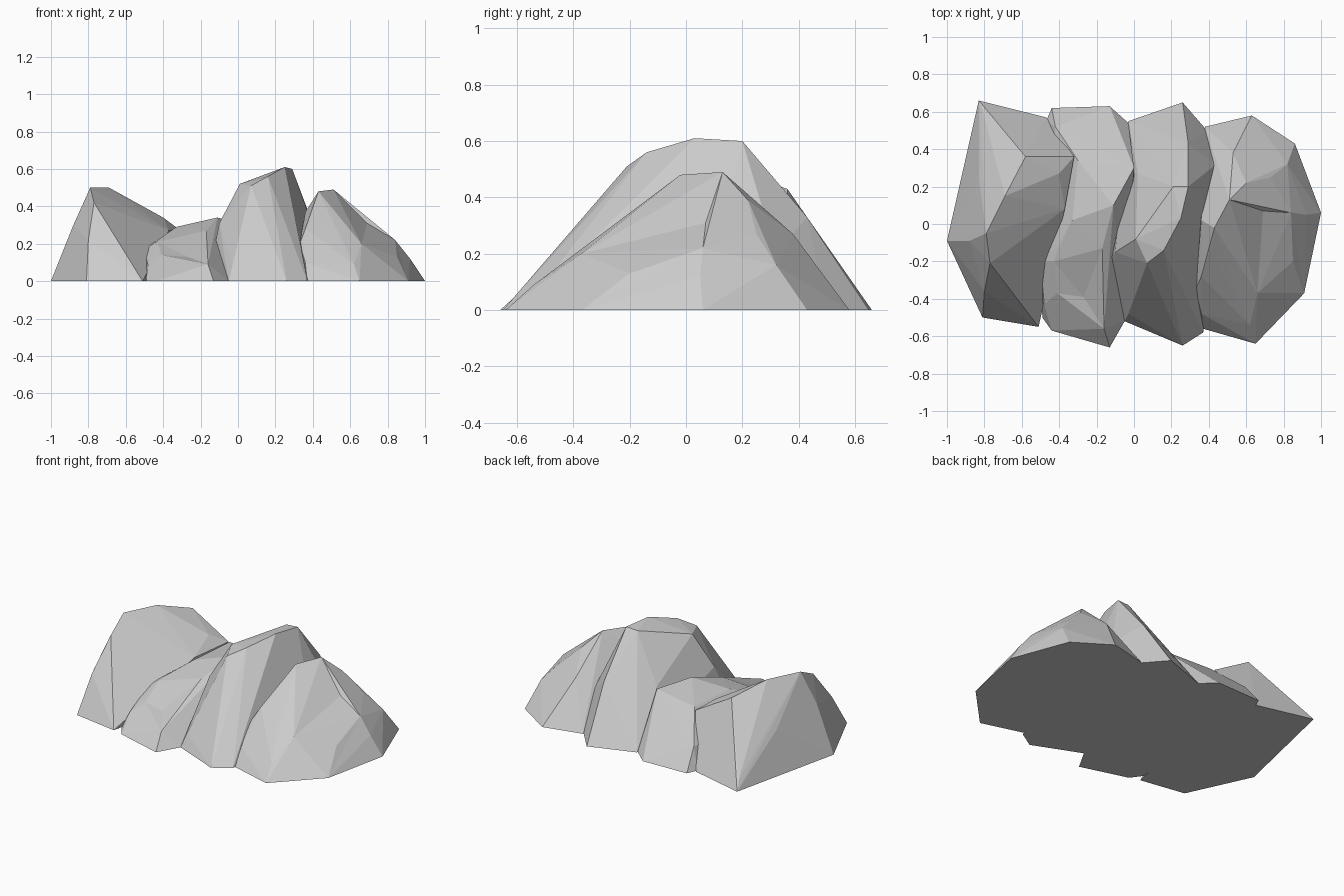
import bpy, bmesh
from mathutils import Vector

if "Cube" in bpy.data.objects:
    bpy.data.objects.remove(bpy.data.objects["Cube"])


def rock(name, base, crest, dents=()):
    """Faceted boulder: hull around a ground outline and crest points, then dented."""
    bm = bmesh.new()
    for x, y in base:
        bm.verts.new((x, y, 0))
    for p in crest:
        bm.verts.new(p)
    bmesh.ops.convex_hull(bm, input=bm.verts[:])
    loose = [v for v in bm.verts if not v.link_faces]
    bmesh.ops.delete(bm, geom=loose, context='VERTS')
    bmesh.ops.dissolve_limit(bm, angle_limit=0.02, verts=bm.verts[:], edges=bm.edges[:])
    bmesh.ops.recalc_face_normals(bm, faces=bm.faces[:])
    # Dents: merge the facets around each point, split at a vertex and push it in
    for d in dents:
        d = Vector(d)
        bm.normal_update()
        up = [f for f in bm.faces if f.normal.z > -0.5]
        inside = [f for f in up if bmesh.geometry.intersect_face_point(
            f, d - f.normal * f.normal.dot(d - f.verts[0].co))]
        pool = inside or up
        face = min(pool, key=lambda f: abs(f.normal.dot(d - f.verts[0].co)))
        made = bmesh.ops.poke(bm, faces=[face])
        made['verts'][0].co = d
    bmesh.ops.recalc_face_normals(bm, faces=bm.faces[:])
    mesh = bpy.data.meshes.new(name)
    bm.to_mesh(mesh)
    bm.free()
    obj = bpy.data.objects.new(name, mesh)
    bpy.context.collection.objects.link(obj)
    return obj


# Left boulder with a diagonal ridge
rock("left_boulder",
     [(-1, -.09), (-.83, .66), (-.47, .57), (-.35, .2), (-.51, -.55), (-.81, -.5)],
     [(-.88, -.09, .3), (-.79, -.05, .5), (-.69, .15, .5),
      (-.58, .36, .43), (-.40, .27, .34), (-.32, .36, .28), (-.37, .08, .27),
      (-.77, -.21, .42), (-.80, -.36, .22), (-.81, .61, .06)],
     [(-.83, .25, .25)])

# Low saddle boulder between the peaks
rock("saddle_boulder",
     [(-.49, -.5), (-.44, -.57), (-.13, -.66), (-.05, -.52), (.0, 0),
      (-.03, .54), (-.13, .63), (-.44, .62), (-.47, .55)],
     [(-.50, -.2, .17), (-.48, -.43, .08), (-.41, -.37, .14), (-.16, -.56, .09),
      (-.43, -.2, .21), (-.4, -.11, .24), (-.17, -.13, .27), (-.11, .1, .34),
      (.0, .3, .31), (-.33, .02, .29), (-.3, .34, .29), (-.42, .52, .13)],
     [(-.27, -.39, .13)])

# Tallest boulder
rock("peak_boulder",
     [(-.05, -.52), (.26, -.65), (.37, -.58), (.4, 0), (.39, .5),
      (.26, .65), (-.03, .55), (-.1, -.2)],
     [(-.13, -.2, .16), (-.1, -.15, .31), (.01, -.08, .52), (.07, -.21, .51),
      (.16, -.14, .56), (.25, .03, .61), (.29, .2, .6), (.21, .2, .595),
      (.29, .43, .33), (.02, .27, .31), (.17, -.44, .24), (.33, -.2, .26),
      (.37, .15, .38), (.44, .32, .2), (-.03, -.48, .08)])

# Right boulder, sloping out to a point
rock("right_boulder",
     [(.37, -.56), (.65, -.64), (.91, -.37), (1, .06), (.86, .43),
      (.63, .58), (.38, .52), (.32, 0)],
     [(.43, -.02, .48), (.51, .13, .49), (.6, .22, .39), (.73, .25, .27),
      (.82, .32, .16), (.84, .06, .22), (.92, .05, .12),
      (.41, -.14, .39), (.36, -.28, .28), (.33, -.35, .2), (.66, -.37, .2),
      (.62, -.54, .09), (.53, .38, .27), (.36, .02, .37), (.36, -.48, .1)],
     [(.85, -.2, .13), (.69, .07, .31)])
